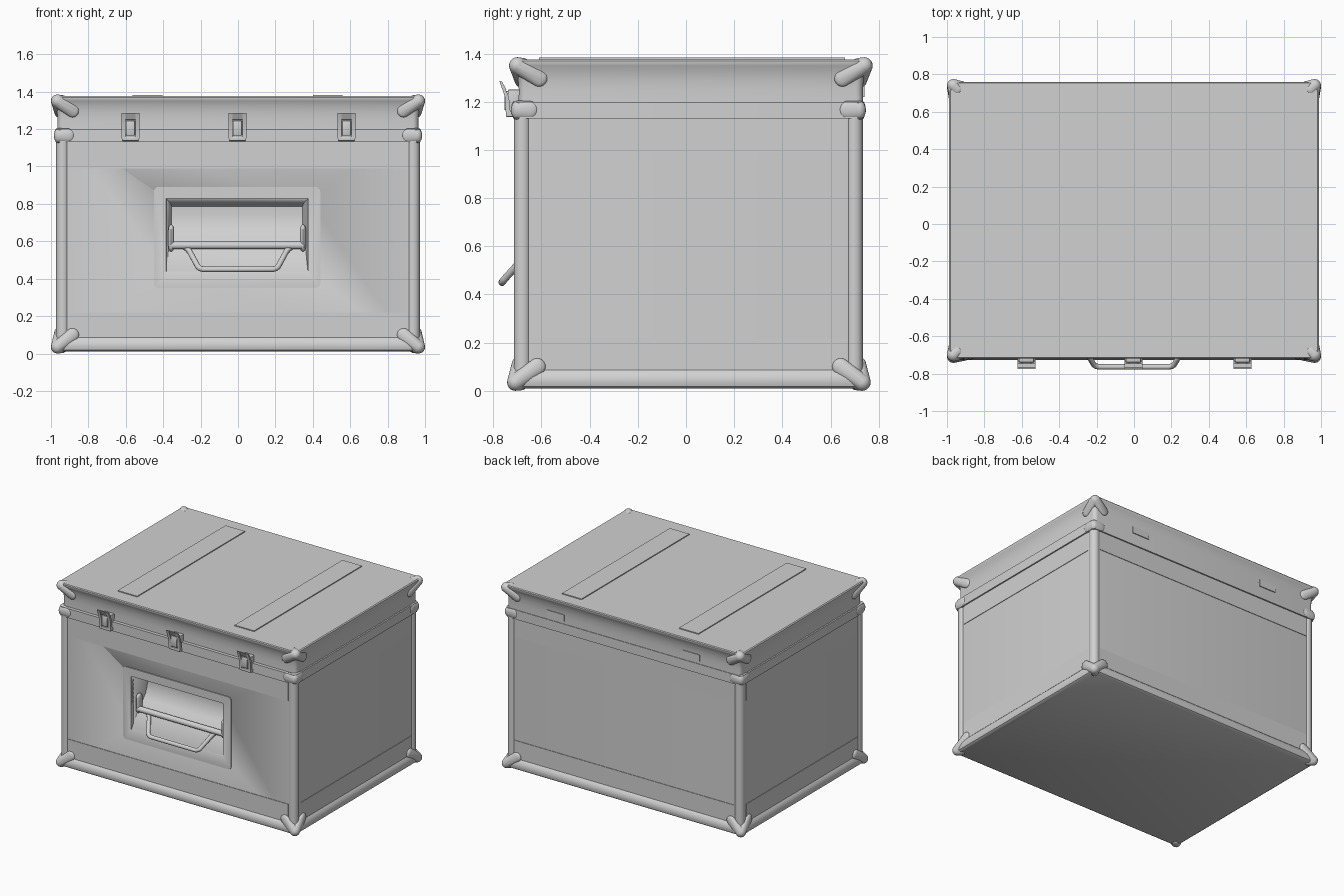
import bpy, bmesh, math
from mathutils import Vector

if "Cube" in bpy.data.objects:
    bpy.data.objects.remove(bpy.data.objects["Cube"])

grey = bpy.data.materials.new("light_grey")
grey.diffuse_color = (0.64, 0.64, 0.64, 1)
grey.use_nodes = True
grey.node_tree.nodes["Principled BSDF"].inputs["Base Color"].default_value = grey.diffuse_color


def finish(name, bm, smooth=35):
    bmesh.ops.recalc_face_normals(bm, faces=bm.faces[:])
    me = bpy.data.meshes.new(name)
    bm.to_mesh(me)
    bm.free()
    me.materials.append(grey)
    ob = bpy.data.objects.new(name, me)
    bpy.context.collection.objects.link(ob)
    bpy.ops.object.select_all(action='DESELECT')
    ob.select_set(True)
    bpy.context.view_layer.objects.active = ob
    if smooth:
        bpy.ops.object.shade_smooth_by_angle(angle=math.radians(smooth))
    return ob


def rounded_rect(hx, hy, r, n=6):
    pts = []
    for k, (sx, sy) in enumerate([(1, 1), (-1, 1), (-1, -1), (1, -1)]):
        for i in range(n + 1):
            a = math.pi / 2 * (k + i / n)
            pts.append((sx * (hx - r) + r * math.cos(a), sy * (hy - r) + r * math.sin(a)))
    return pts


def loft(name, rings, cy):
    """Closed shell through rounded rectangles given as (z, half x, half y, radius)."""
    bm = bmesh.new()
    loops = [[bm.verts.new((x, y + cy, z)) for x, y in rounded_rect(hx, hy, r)]
             for z, hx, hy, r in rings]
    for a, b in zip(loops, loops[1:]):
        for i in range(len(a)):
            j = (i + 1) % len(a)
            bm.faces.new((a[i], a[j], b[j], b[i]))
    bm.faces.new(loops[0])
    bm.faces.new(loops[-1])
    return finish(name, bm)


def box(name, x0, x1, y0, y1, z0, z1, bevel=0.0):
    bm = bmesh.new()
    bmesh.ops.create_cube(bm, size=1)
    for v in bm.verts:
        v.co = ((x0 + x1) / 2 + v.co.x * (x1 - x0), (y0 + y1) / 2 + v.co.y * (y1 - y0),
                (z0 + z1) / 2 + v.co.z * (z1 - z0))
    if bevel:
        bmesh.ops.bevel(bm, geom=bm.edges[:], offset=bevel, segments=2, affect='EDGES', profile=0.5)
    return finish(name, bm)


def side_profile(name, pts, width, cx):
    """Solid across x from a (y, z) outline; width(y) gives the half width."""
    bm = bmesh.new()
    a, b = [[bm.verts.new((cx + s * width(y), y, z)) for y, z in pts] for s in (-1, 1)]
    for i in range(len(a)):
        j = (i + 1) % len(a)
        bm.faces.new((a[i], a[j], b[j], b[i]))
    bm.faces.new(a)
    bm.faces.new(b)
    return finish(name, bm)


def hull(name, blobs):
    """Convex skin around ellipsoids given as (centre, radii)."""
    bm = bmesh.new()
    for c, r in blobs:
        vs = bmesh.ops.create_uvsphere(bm, u_segments=16, v_segments=10, radius=1)["verts"]
        for v in vs:
            v.co = Vector((c[i] + v.co[i] * r[i] for i in range(3)))
    bmesh.ops.delete(bm, geom=bm.faces[:], context='FACES_ONLY')
    res = bmesh.ops.convex_hull(bm, input=bm.verts[:])
    bmesh.ops.delete(bm, geom=[v for v in bm.verts if not v.link_faces], context='VERTS')
    return finish(name, bm, 40)


def tube(name, pts, radius):
    cu = bpy.data.curves.new(name, 'CURVE')
    cu.dimensions = '3D'
    cu.bevel_depth, cu.bevel_resolution, cu.use_fill_caps = radius, 3, True
    sp = cu.splines.new('POLY')
    sp.points.add(len(pts) - 1)
    for p, q in zip(sp.points, pts):
        p.co = (*q, 1)
    cu.materials.append(grey)
    ob = bpy.data.objects.new(name, cu)
    bpy.context.collection.objects.link(ob)


# Body shell, bottom rail, middle band and flared lid
body = loft("body", [(0.02, 0.962, 0.715, 0.03), (1.2, 0.962, 0.715, 0.03)], 0.01)
loft("bottom_rail", [(0.01, 0.968, 0.722, 0.03), (0.018, 0.98, 0.734, 0.04), (0.035, 0.985, 0.739, 0.045),
                     (0.055, 0.984, 0.738, 0.045), (0.075, 0.976, 0.73, 0.04), (0.088, 0.964, 0.717, 0.03)], 0.011)
loft("middle_band", [(1.13, 0.976, 0.729, 0.03), (1.2, 0.976, 0.729, 0.03)], 0.01)
loft("lid", [(1.19, 0.965, 0.715, 0.03), (1.25, 0.964, 0.714, 0.03), (1.29, 0.967, 0.717, 0.03),
             (1.325, 0.974, 0.724, 0.03), (1.35, 0.984, 0.734, 0.03), (1.36, 0.988, 0.74, 0.03),
             (1.37, 0.988, 0.74, 0.03), (1.376, 0.981, 0.735, 0.025)], 0.02)

# Raised ribs on the lid
for cx in (-0.485, 0.48):
    box("lid_rib", cx - 0.08, cx + 0.08, -0.61, 0.66, 1.37, 1.383)

# Slightly raised strips above and below each wall panel
for z0, z1 in ((0.08, 0.22), (0.99, 1.135)):
    box("panel_strip_long", -0.91, 0.91, -0.709, 0.729, z0, z1)
    box("panel_strip_short", -0.966, 0.966, -0.64, 0.665, z0, z1)

# Handle mounting plate with rounded corners
bm = bmesh.new()
outline = rounded_rect(0.445, 0.27, 0.025)
f = bm.faces.new([bm.verts.new((x - 0.005, -0.712, z + 0.62)) for x, z in outline])
ext = bmesh.ops.extrude_face_region(bm, geom=[f])["geom"]
for v in ext:
    if isinstance(v, bmesh.types.BMVert):
        v.co.y = -0.69
plate = finish("handle_plate", bm)

# Scooped recess cut through plate and body
cutter = side_profile("recess_cutter",
                      [(-0.735, 0.835), (-0.58, 0.80), (-0.562, 0.785), (-0.56, 0.74), (-0.565, 0.70),
                       (-0.578, 0.66), (-0.598, 0.625), (-0.625, 0.595), (-0.735, 0.38)],
                      lambda y: 0.38 - 0.2 * (y + 0.712), -0.005)
for ob in (body, plate):
    m = ob.modifiers.new("recess", 'BOOLEAN')
    m.operation, m.solver, m.object = 'DIFFERENCE', 'EXACT', cutter
    bpy.context.view_layer.objects.active = ob
    bpy.ops.object.modifier_apply(modifier=m.name)
bpy.data.objects.remove(cutter)

# Carry handle: crossbar, swinging loop and end brackets
tube("handle_bar", [(-0.362, -0.665, 0.578), (0.352, -0.665, 0.578)], 0.021)
half = [(0.285, -0.662, 0.57), (0.27, -0.668, 0.56), (0.258, -0.68, 0.545), (0.215, -0.752, 0.465),
        (0.203, -0.76, 0.455), (0.185, -0.764, 0.45)]
tube("handle_loop", [(-x, y, z) for x, y, z in half] + half[::-1], 0.015)
for s in (-1, 1):
    hull("handle_bracket", [((s * 0.352 - 0.005, -0.655, z), (0.016, 0.03, 0.03)) for z in (0.575, 0.66)])

# Corner posts and metal corner caps
for sx in (-1, 1):
    for sy in (-1, 1):
        bm = bmesh.new()
        lo, hi = [[bm.verts.new((sx * (0.937 + x), 0.01 + sy * (0.689 + y), z))
                   for x, y in rounded_rect(0.035, 0.035, 0.034)] for z in (0.06, 1.14)]
        for i in range(len(lo)):
            j = (i + 1) % len(lo)
            bm.faces.new((lo[i], lo[j], hi[j], hi[i]))
        bm.faces.new(lo)
        bm.faces.new(hi)
        finish("corner_post", bm)

        def P(x, y, z, cy):
            return (sx * x, cy + sy * y, z)

        for label, cy, zc, zl, zt in (("lid", 0.02, 1.35, 1.298, 1.372), ("base", 0.012, 0.035, 0.10, 0.012)):
            wx, wy = (0.965, 0.715) if label == "lid" else (0.967, 0.72)
            ball = (P(0.965, 0.72, zc, cy), (0.035, 0.035, 0.035))
            tip = (P(0.945, 0.70, zt, cy), (0.022, 0.022, 0.01))
            hull(label + "_corner_cap_y", [ball, tip, (P(0.885, wy, zl, cy), (0.035, 0.017, 0.035))])
            hull(label + "_corner_cap_x", [ball, tip, (P(wx, 0.63, zl, cy), (0.017, 0.035, 0.035))])
        knob = (P(0.957, 0.709, 1.165, 0.01), (0.028, 0.028, 0.04))
        hull("band_corner_cap_y", [knob, (P(0.908, 0.722, 1.167, 0.01), (0.034, 0.014, 0.036))])
        hull("band_corner_cap_x", [knob, (P(0.969, 0.658, 1.167, 0.01), (0.014, 0.034, 0.036))])

# Front latches
for cx in (-0.575, -0.003, 0.58):
    box("latch_base", cx - 0.04, cx + 0.04, -0.74, -0.69, 1.15, 1.25, 0.004)
    for s in (-1, 1):
        side_profile("latch_lever_side", [(-0.728, 1.15), (-0.748, 1.15), (-0.75, 1.215), (-0.775, 1.287),
                                          (-0.766, 1.287), (-0.735, 1.22)], lambda y: 0.011, cx + s * 0.037)
    side_profile("latch_lever_top", [(-0.755, 1.25), (-0.775, 1.287), (-0.766, 1.287), (-0.745, 1.25)],
                 lambda y: 0.047, cx)
    box("latch_hook", cx - 0.024, cx + 0.024, -0.754, -0.72, 1.165, 1.245, 0.005)
    box("latch_foot", cx - 0.046, cx + 0.046, -0.748, -0.71, 1.137, 1.158, 0.004)

# Hinge plates on the back
for cx in (-0.56, 0.56):
    box("hinge_plate", cx - 0.07, cx + 0.07, 0.72, 0.741, 1.22, 1.27)
